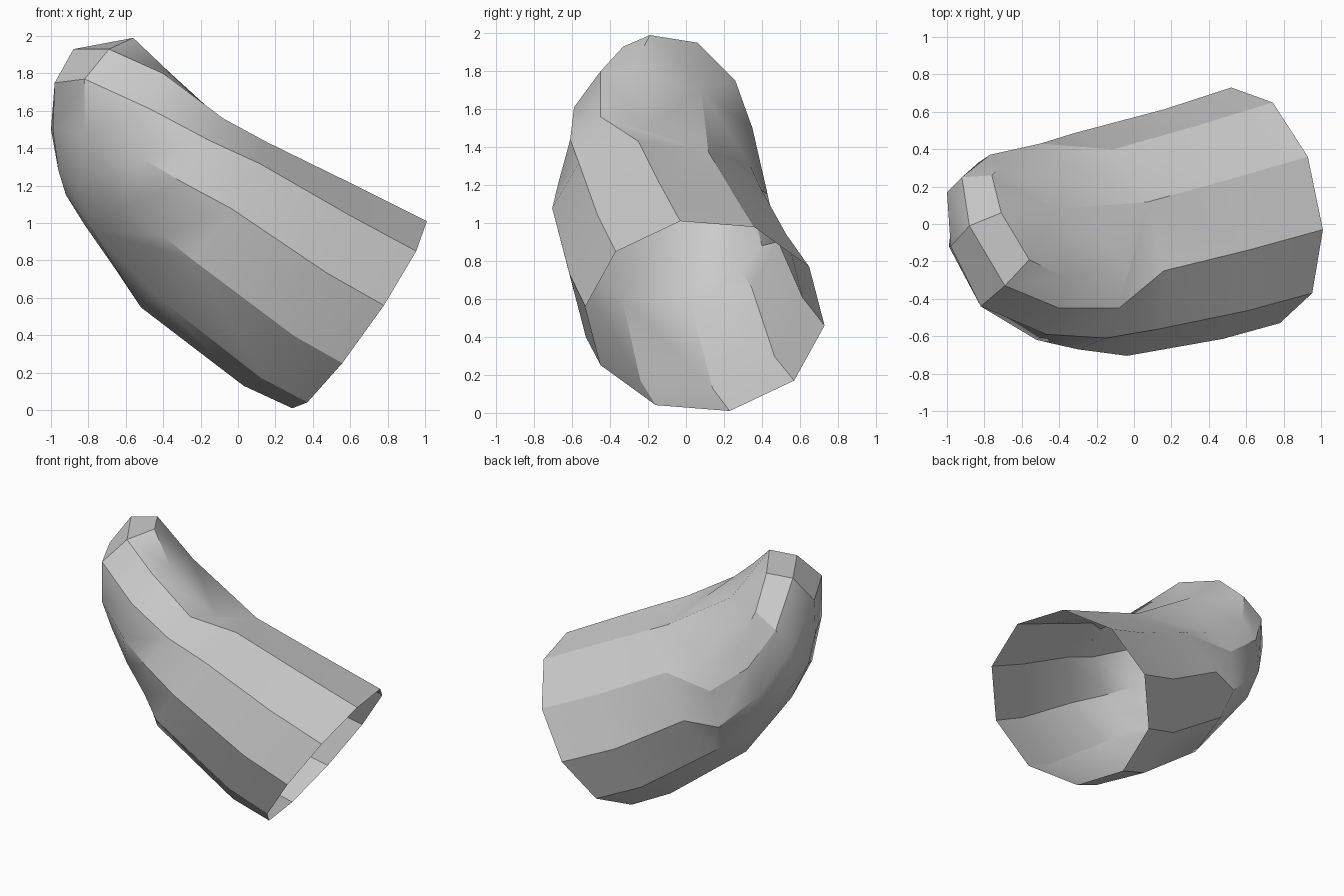
import bpy, bmesh, math
from mathutils import Vector

cube = bpy.data.objects.get("Cube")
if cube:
    bpy.data.objects.remove(cube, do_unlink=True)

SIDES = 10


def make_material(name, colour):
    material = bpy.data.materials.new(name)
    material.use_nodes = True
    material.diffuse_color = colour
    material.node_tree.nodes["Principled BSDF"].inputs["Base Color"].default_value = colour
    return material


def add_ring(mesh, centre, top_axis, side_axis):
    """One slanted ten-sided cross-section of the tube."""
    centre, top_axis, side_axis = Vector(centre), Vector(top_axis), Vector(side_axis)
    ring = []
    for step in range(SIDES):
        angle = math.tau * step / SIDES
        point = centre + top_axis * math.cos(angle) + side_axis * math.sin(angle)
        ring.append(mesh.verts.new(point))
    return ring


def add_path(mesh, start, points, end):
    """A line that leaves the tube in front, rounds the tip and returns behind."""
    return [start] + [mesh.verts.new(point) for point in points] + [end]


def bridge(mesh, first, second):
    """Join two neighbouring lines with faces, sharing any common vertex."""
    for a, b, c, d in zip(first, first[1:], second[1:], second):
        corners = list(dict.fromkeys((a, b, c, d)))
        mesh.faces.new(corners)


def fan(mesh, border, centre):
    """Fill a closed border with triangles that meet in one point."""
    middle = mesh.verts.new(centre)
    for a, b in zip(border, border[1:] + border[:1]):
        mesh.faces.new((a, b, middle))


# Straight tube: centre, half-axis towards the top, half-axis towards the back
sections = [
    ((0.65, 0.10, 0.51), (0.36, -0.13, 0.50), (-0.02, 0.62, 0.11)),
    ((0.32, 0.0, 0.67), (0.29, -0.14, 0.54), (-0.07, 0.6, 0.11)),
    ((-0.18, -0.11, 0.99), (0.34, -0.14, 0.44), (-0.04, 0.58, 0.05)),
]

# Bent tip: lines round the tip, from its flat lid down to the underside
lid_edge = [(-0.02, -0.22, 1.49), (-0.36, -0.29, 1.8), (-0.56, -0.19, 1.99), (-0.71, 0.06, 1.95),
            (-0.76, 0.26, 1.75), (-0.67, 0.35, 1.5), (-0.4, 0.34, 1.3)]
lid_bevel = [(-0.08, -0.45, 1.56), (-0.4, -0.45, 1.8), (-0.69, -0.33, 1.93), (-0.88, -0.01, 1.93),
             (-0.92, 0.25, 1.65), (-0.77, 0.37, 1.37), (-0.5, 0.43, 1.15)]
upper_side = [(-0.15, -0.61, 1.44), (-0.47, -0.59, 1.61), (-0.82, -0.44, 1.77), (-0.98, -0.12, 1.75),
              (-1, 0.17, 1.5), (-0.83, 0.33, 1.16), (-0.55, 0.4, 0.88)]
lower_side = [(-0.3, -0.67, 1.22), (-0.52, -0.62, 1.35), (-0.82, -0.44, 1.47), (-0.99, -0.12, 1.5),
              (-0.96, 0.13, 1.28), (-0.82, 0.22, 1), (-0.57, 0.28, 0.75)]
underside = [(-0.4, -0.54, 0.93), (-0.6, -0.46, 1.08), (-0.85, -0.28, 1.2), (-0.96, -0.08, 1.28),
             (-0.92, 0.06, 1.15), (-0.82, 0.1, 0.99), (-0.66, 0.12, 0.76)]

shell = bmesh.new()
rings = [add_ring(shell, *section) for section in sections]
for first, second in zip(rings, rings[1:]):
    bridge(shell, first + first[:1], second + second[:1])

# Each line starts and ends on a mirrored pair of corners of the last ring
last = rings[-1]
paths = []
for index, points in enumerate((lid_edge, lid_bevel, upper_side, lower_side, underside)):
    paths.append(add_path(shell, last[1 - index], points, last[1 + index]))
for first, second in zip(paths, paths[1:]):
    bridge(shell, first, second)
fan(shell, paths[0][:-1], (-0.43, 0.08, 1.7))
fan(shell, paths[-1] + [last[6]], (-0.78, -0.14, 0.96))
bmesh.ops.recalc_face_normals(shell, faces=shell.faces)

mesh = bpy.data.meshes.new("bent_tube")
shell.to_mesh(mesh)
shell.free()
mesh.materials.append(make_material("light_grey", (0.6, 0.6, 0.6, 1.0)))

tube = bpy.data.objects.new("bent_tube", mesh)
bpy.context.collection.objects.link(tube)
bpy.context.view_layer.objects.active = tube
tube.select_set(True)
bpy.ops.object.shade_smooth_by_angle(angle=math.radians(30))
